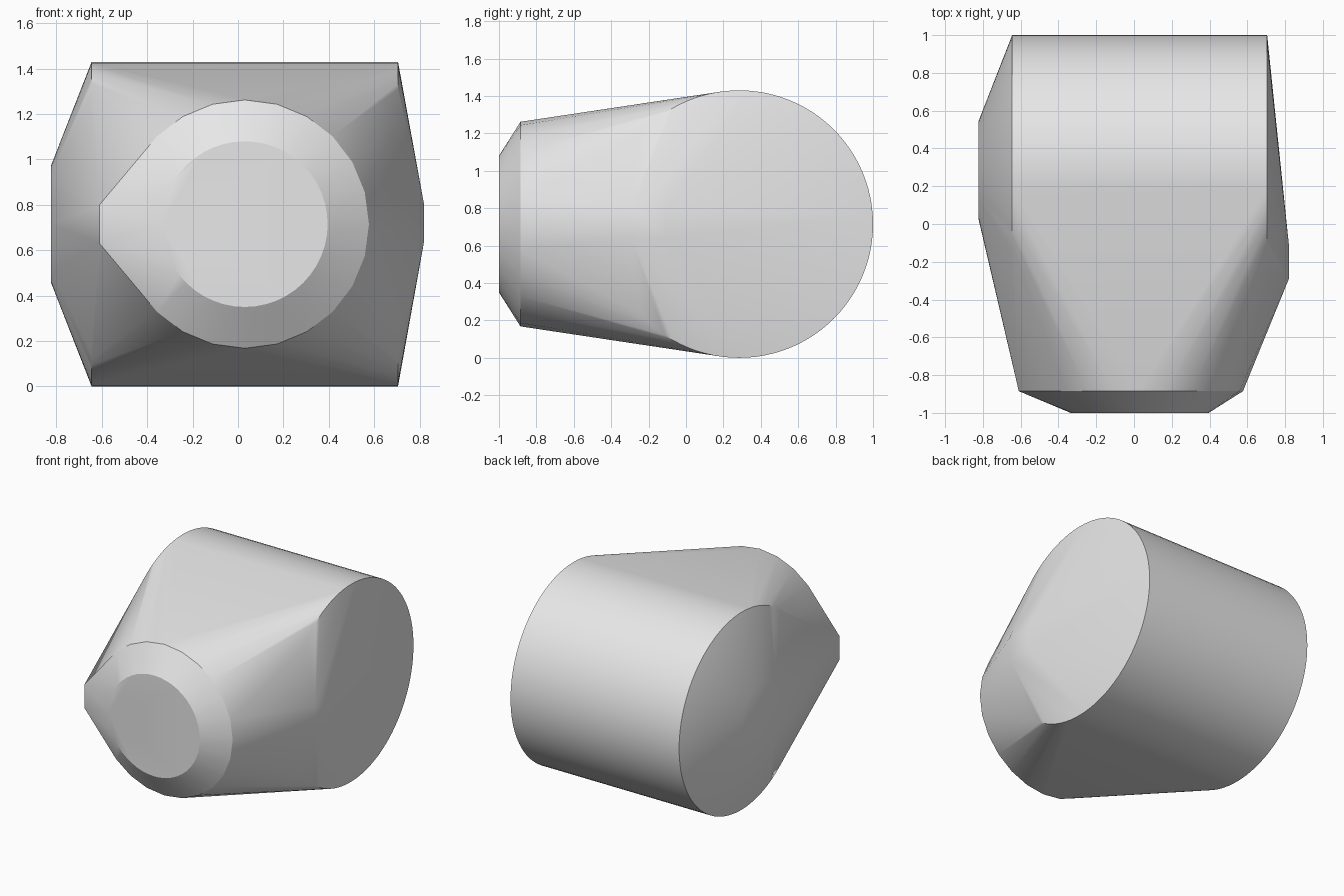
import bpy, bmesh, math
from mathutils import Vector

cube = bpy.data.objects.get("Cube")
if cube:
    bpy.data.objects.remove(cube, do_unlink=True)

MID = 0.715  # height of the common axis

grey = bpy.data.materials.new("plain grey")
grey.use_nodes = True
colour = (0.8, 0.8, 0.8, 1)
grey.diffuse_color = colour
grey.node_tree.nodes["Principled BSDF"].inputs["Base Color"].default_value = colour


def ring(centre, radius, axis, sides):
    """Points of a circle facing along the x or y axis."""
    points = []
    for i in range(sides):
        a = math.tau * i / sides
        u, v = radius * math.cos(a), radius * math.sin(a)
        offset = (0, u, v) if axis == "x" else (u, 0, v)
        points.append(Vector(centre) + Vector(offset))
    return points


outline = []
# Wide drum lying across the back
for x in (-0.645, 0.705):
    outline += ring((x, 0.285, MID), 0.715, "x", 96)
# Shallow raised disc on one end of the drum
outline += ring((-0.823, 0.285, MID), 0.26, "x", 48)
# Small square boss on the other end
outline += [Vector((0.82, y, z)) for y in (-0.29, -0.11) for z in (0.64, 0.8)]
# Chamfered round nose
outline += ring((0.03, -0.885, MID), 0.547, "y", 24)
outline += ring((0.03, -1, MID), 0.365, "y", 48)
# Short upright edge beside the nose
outline += [Vector((-0.61, -0.885, z)) for z in (0.63, 0.8)]

# Stretch one skin over all the parts
bm = bmesh.new()
for p in outline:
    bm.verts.new(p)
hull = bmesh.ops.convex_hull(bm, input=bm.verts[:])
loose = {g for g in hull["geom_interior"] + hull["geom_unused"]
         if isinstance(g, bmesh.types.BMVert)}
bmesh.ops.delete(bm, geom=list(loose), context="VERTS")
bmesh.ops.dissolve_limit(bm, angle_limit=math.radians(0.5),
                         verts=bm.verts[:], edges=bm.edges[:])
bmesh.ops.recalc_face_normals(bm, faces=bm.faces[:])
mesh = bpy.data.meshes.new("hull_body")
bm.to_mesh(mesh)
bm.free()
mesh.materials.append(grey)

body = bpy.data.objects.new("hull_body", mesh)
bpy.context.collection.objects.link(body)
bpy.context.view_layer.objects.active = body
body.select_set(True)
bpy.ops.object.shade_smooth_by_angle(angle=math.radians(30))
